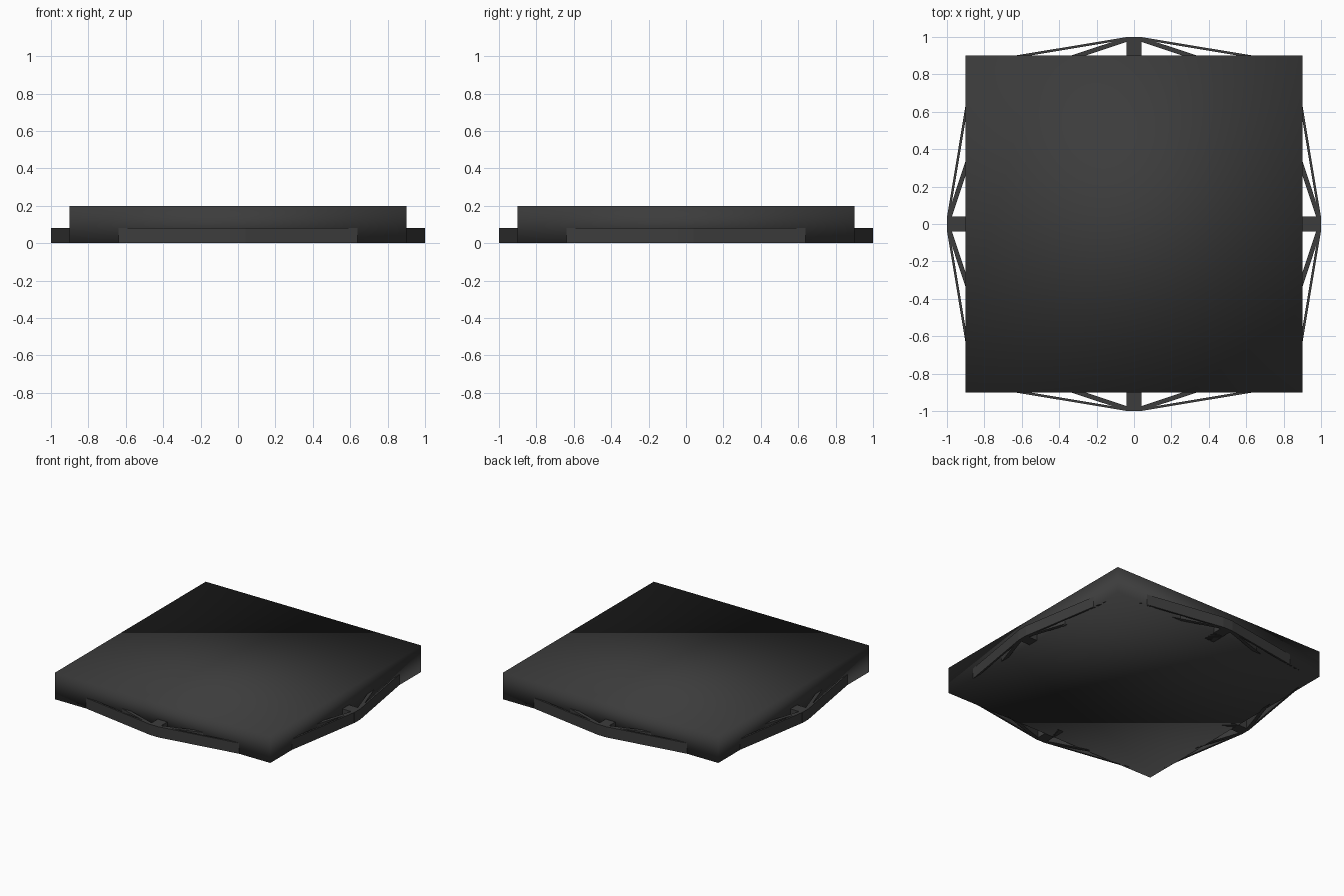
import bpy, bmesh, math
from mathutils import Matrix, Vector

if "Cube" in bpy.data.objects:
    bpy.data.objects.remove(bpy.data.objects["Cube"])

dark = bpy.data.materials.new("dark_grey")
dark.diffuse_color = (0.045, 0.045, 0.045, 1)
dark.use_nodes = True
dark.node_tree.nodes["Principled BSDF"].inputs["Base Color"].default_value = dark.diffuse_color


def prism(name, outline, height, turns=(0,), mirror=False, smooth=False):
    """Extrude a plan outline up from the ground, repeated by quarter turns and mirroring."""
    bm = bmesh.new()
    for q in turns:
        rot = Matrix.Rotation(q * math.pi / 2, 3, 'Z')
        for sx in ((1, -1) if mirror else (1,)):
            base = [bm.verts.new(rot @ Vector((sx * x, y, 0))) for x, y in outline]
            face = bm.faces.new(base)
            ext = bmesh.ops.extrude_face_region(bm, geom=[face])
            top = [v for v in ext["geom"] if isinstance(v, bmesh.types.BMVert)]
            bmesh.ops.translate(bm, verts=top, vec=(0, 0, height))
    bmesh.ops.recalc_face_normals(bm, faces=bm.faces[:])
    for f in bm.faces:
        f.smooth = smooth
    me = bpy.data.meshes.new(name)
    bm.to_mesh(me)
    bm.free()
    me.materials.append(dark)
    ob = bpy.data.objects.new(name, me)
    bpy.context.collection.objects.link(ob)
    return ob


quarters = range(4)

# Square slab, softly shaded across its corners
prism("slab", [(-0.9, -0.9), (0.9, -0.9), (0.9, 0.9), (-0.9, 0.9)], 0.2, smooth=True)

# Short spokes sticking out at the middle of each side
prism("spokes", [(-0.04, 0.8), (0.04, 0.8), (0.04, 1.0), (-0.04, 1.0)], 0.08, quarters)

# Thin outer braces running from each spoke tip back into the slab
prism("outer_braces", [(0.035, 1.0), (0.76, 0.88), (0.68, 0.88), (0.035, 0.987)],
      0.08, quarters, mirror=True)

# Thicker inner braces at a steeper angle
prism("inner_braces", [(0.035, 1.0), (0.40, 0.88), (0.32, 0.88), (0.035, 0.975)],
      0.08, quarters, mirror=True)
